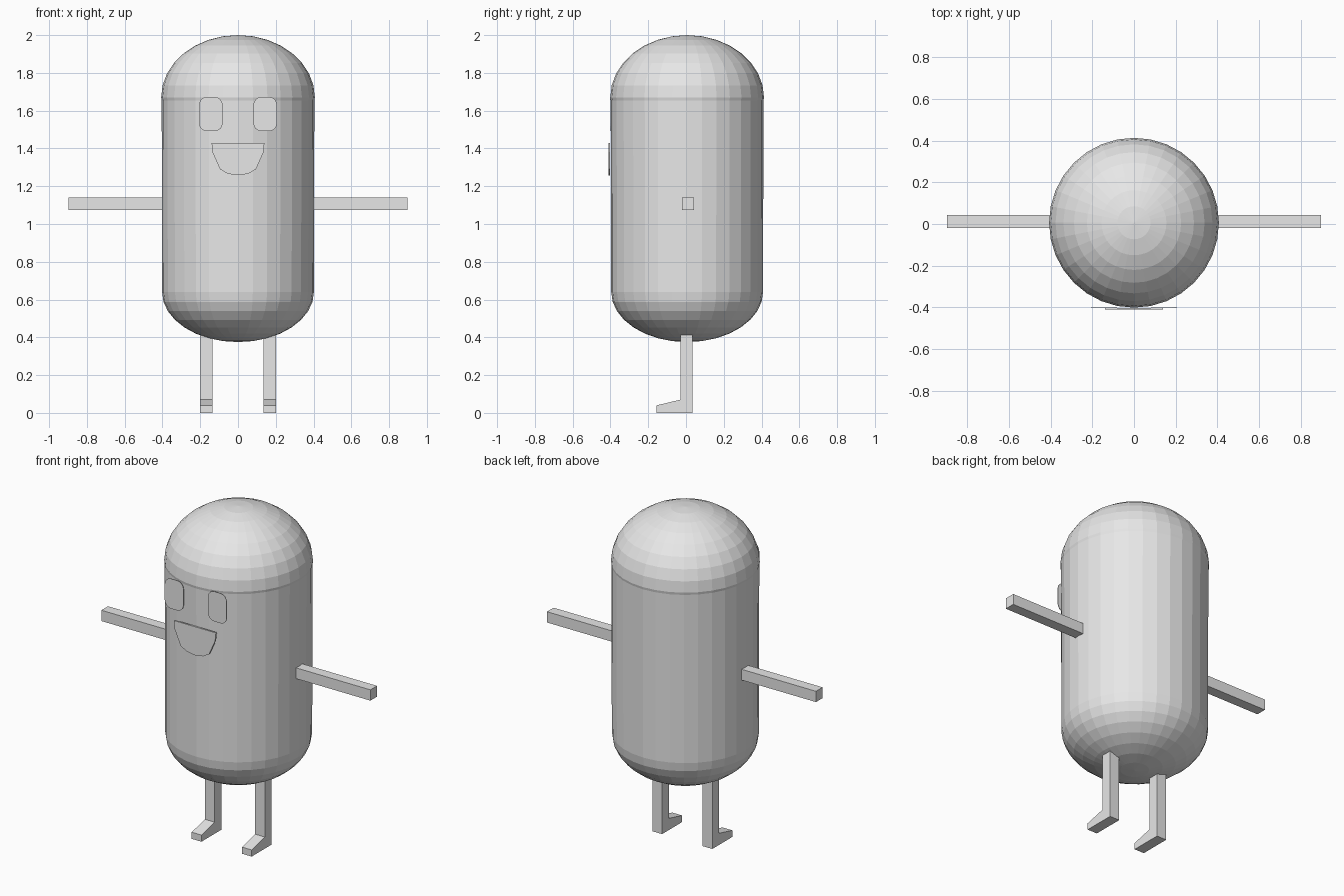
import bpy, bmesh, math

if "Cube" in bpy.data.objects:
    bpy.data.objects.remove(bpy.data.objects["Cube"])

grey = bpy.data.materials.new("plain grey")
grey.diffuse_color = (0.8, 0.8, 0.8, 1)
grey.use_nodes = True
grey.node_tree.nodes["Principled BSDF"].inputs["Base Color"].default_value = grey.diffuse_color
CY = 0.006          # body axis is a little behind the centre
SEG = 32


def finish(name, bm):
    bmesh.ops.recalc_face_normals(bm, faces=bm.faces)
    me = bpy.data.meshes.new(name)
    bm.to_mesh(me)
    bm.free()
    me.materials.append(grey)
    ob = bpy.data.objects.new(name, me)
    bpy.context.collection.objects.link(ob)
    return ob


def prism(name, points, place, depth):
    """Outline placed in space by a function, extruded along depth."""
    bm = bmesh.new()
    face = bm.faces.new([bm.verts.new(place(*p)) for p in points])
    new = bmesh.ops.extrude_face_region(bm, geom=[face])["geom"]
    verts = [v for v in new if isinstance(v, bmesh.types.BMVert)]
    bmesh.ops.translate(bm, verts=verts, vec=depth)
    return finish(name, bm)


def lathe(name, profile):
    """Faceted turned shape; the first and last points lie on the axis."""
    bm = bmesh.new()
    rings = []
    for r, z in profile[1:-1]:
        rings.append([bm.verts.new((r * math.cos(2 * math.pi * i / SEG),
                                    CY + r * math.sin(2 * math.pi * i / SEG), z))
                      for i in range(SEG)])
    low = bm.verts.new((0, CY, profile[0][1]))
    high = bm.verts.new((0, CY, profile[-1][1]))
    for i in range(SEG):
        j = (i + 1) % SEG
        bm.faces.new((low, rings[0][j], rings[0][i]))
        bm.faces.new((high, rings[-1][i], rings[-1][j]))
        for a, b in zip(rings, rings[1:]):
            bm.faces.new((a[i], a[j], b[j], b[i]))
    return finish(name, bm)


# capsule body: shallow lower bowl, straight wall, slightly wider dome
step = math.pi / 16
bowl = [(0.402 * math.sin(k * step), 0.64 - 0.265 * math.cos(k * step)) for k in range(9)]
dome = [(0.407 * math.cos(k * step), 1.67 + 0.33 * math.sin(k * step)) for k in range(9)]
lathe("body", bowl + [(0.404, 1.655)] + dome)

# arms, legs with feet, and eyes, one of each per side
leg = [(-0.155, 0), (0.035, 0), (0.035, 0.42), (-0.03, 0.42), (-0.03, 0.07), (-0.155, 0.04)]
arm = [(-0.02, 1.075), (0.043, 1.075), (0.043, 1.14), (-0.02, 1.14)]
eye = []
for q, (sx, sz) in enumerate([(1, 1), (-1, 1), (-1, -1), (1, -1)]):
    for k in range(5):
        a = math.pi / 2 * (q + k / 4)
        eye.append((sx * 0.022 + 0.041 * math.cos(a), 1.582 + sz * 0.046 + 0.044 * math.sin(a)))

for side, s in (("left", -1), ("right", 1)):
    prism(side + "_arm", arm, lambda y, z: (s * 0.385, y, z), (s * 0.512, 0, 0))
    prism(side + "_leg", leg, lambda y, z: (s * 0.135, y, z), (s * 0.065, 0, 0))
    prism(side + "_eye", eye, lambda x, z: (s * 0.144 + x, -0.403, z), (0, 0.003, 0))

# open smiling mouth plate
half = [(0.14, 1.43), (0.135, 1.38), (0.095, 1.29), (0.055, 1.266)]
mouth = half + [(0, 1.258)] + [(-x, z) for x, z in reversed(half)]
prism("mouth", mouth, lambda x, z: (x, -0.411, z), (0, 0.0095, 0))
